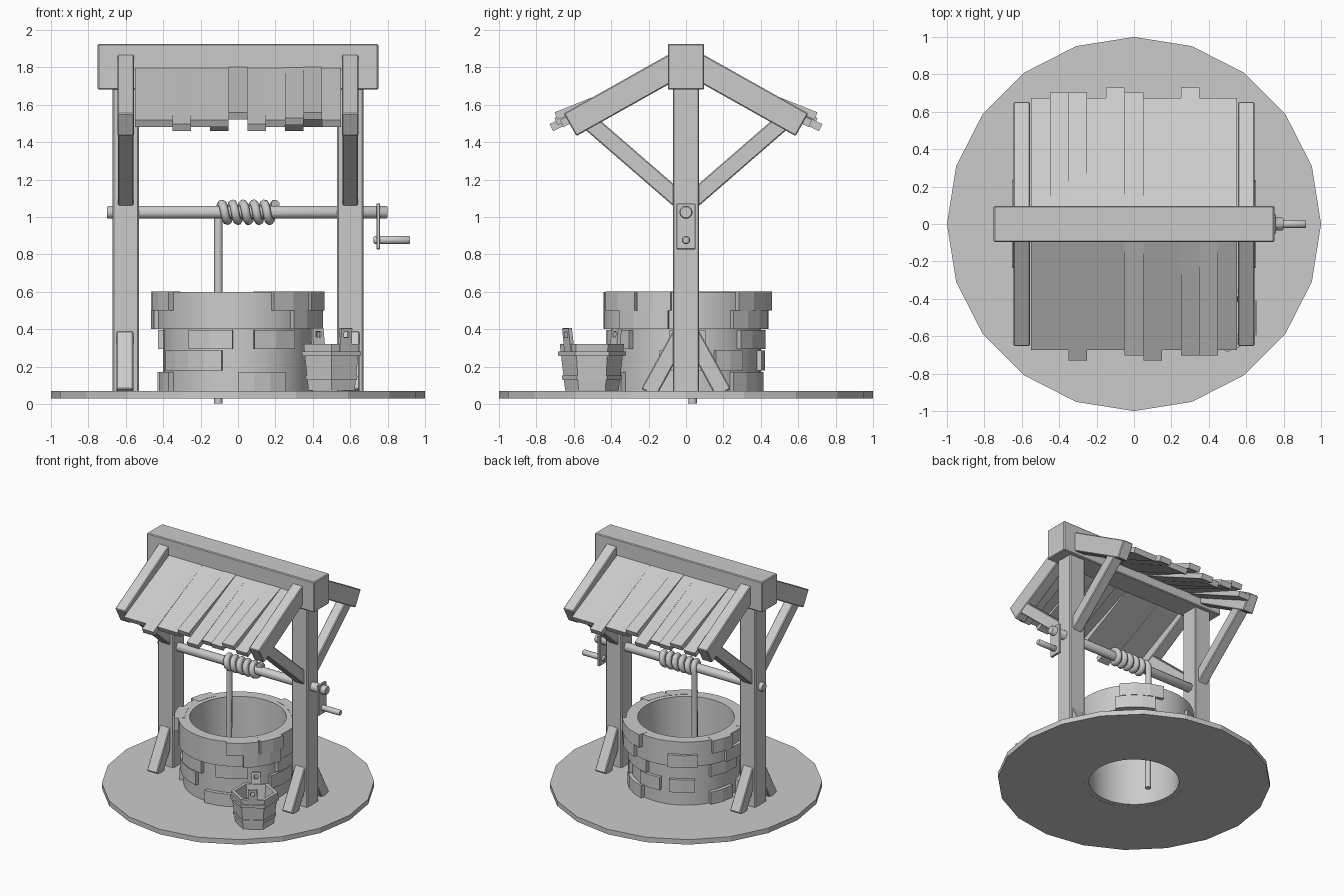
import bpy, bmesh
from math import sin, cos, pi, radians, atan2, hypot
from mathutils import Matrix

if "Cube" in bpy.data.objects:
    bpy.data.objects.remove(bpy.data.objects["Cube"])


def add_mesh(name, bm, bevel=0.0, smooth=None):
    bmesh.ops.recalc_face_normals(bm, faces=bm.faces)
    me = bpy.data.meshes.new(name)
    bm.to_mesh(me)
    bm.free()
    ob = bpy.data.objects.new(name, me)
    bpy.context.collection.objects.link(ob)
    if bevel:
        m = ob.modifiers.new("bevel", 'BEVEL')
        m.width = bevel
        m.segments = 1
    if smooth:
        bpy.ops.object.select_all(action='DESELECT')
        ob.select_set(True)
        bpy.context.view_layer.objects.active = ob
        bpy.ops.object.shade_smooth_by_angle(angle=radians(smooth))
    return ob


def box(name, loc, size, rot=None, bevel=0.006):
    bm = bmesh.new()
    bmesh.ops.create_cube(bm, size=1)
    bmesh.ops.scale(bm, vec=size, verts=bm.verts)
    m = Matrix.Translation(loc) @ (rot or Matrix())
    bmesh.ops.transform(bm, matrix=m, verts=bm.verts)
    return add_mesh(name, bm, bevel)


def timber(name, x, width, p, q, thick, bevel=0.006):
    """Box running from p to q, both (y, z), at a given x."""
    dy, dz = q[0] - p[0], q[1] - p[1]
    return box(name, (x, (p[0] + q[0]) / 2, (p[1] + q[1]) / 2),
               (width, hypot(dy, dz), thick),
               Matrix.Rotation(atan2(dz, dy), 4, 'X'), bevel)


def lathe(name, profile, n, a0=0, a1=360, centre=(0, 0), smooth=None, bevel=0):
    """Sweep a closed (r, z) profile round z; partial sweeps get end caps."""
    bm = bmesh.new()
    full = a1 - a0 >= 360
    rings = []
    for i in range(n if full else n + 1):
        a = radians(a0 + (a1 - a0) * i / n)
        rings.append([bm.verts.new((centre[0] + r * cos(a), centre[1] + r * sin(a), z))
                      for r, z in profile])
    k = len(profile)
    for i in range(n):
        u, v = rings[i], rings[(i + 1) % len(rings)]
        for j in range(k):
            bm.faces.new((u[j], v[j], v[(j + 1) % k], u[(j + 1) % k]))
    if not full:
        bm.faces.new(rings[0])
        bm.faces.new(rings[-1])
    bmesh.ops.remove_doubles(bm, verts=bm.verts, dist=1e-5)
    return add_mesh(name, bm, bevel, smooth)


def rod(name, x0, x1, z, r, n=8):
    bm = bmesh.new()
    bmesh.ops.create_cone(bm, cap_ends=True, segments=n, radius1=r, radius2=r, depth=x1 - x0)
    m = (Matrix.Translation(((x0 + x1) / 2, 0, z)) @ Matrix.Rotation(pi / 2, 4, 'Y')
         @ Matrix.Rotation(pi / n, 4, 'Z'))
    bmesh.ops.transform(bm, matrix=m, verts=bm.verts)
    return add_mesh(name, bm, 0.006, 50)


# Ground disc and well shaft
lathe("ground_disc", [(.37, .03), (1, .03), (1, .07), (.37, .07)], 20)
lathe("well_wall", [(.33, .031), (.40, .031), (.40, .4), (.44, .4), (.44, .6), (.355, .6)],
      40, smooth=30)

# Protruding stones: row -> angular spans in degrees
rows = [
    (.07, .17, .43, [(-90, -54), (36, 75), (150, 178), (-170, -150)]),
    (.18, .285, .425, [(-156, -102), (-20, 12), (22, 46), (72, 98), (108, 134)]),
    (.295, .395, .43, [(-128, -94), (-78, -45), (43, 82), (-12, 14), (150, 185)]),
    (.40, .50, .465, [(-50, -12), (33, 70), (108, 136), (165, 195)]),
    (.50, .602, .47, [(-66, -36), (-34, -10), (37, 78), (150, 172), (192, 218)]),
]
for ri, (z0, z1, r, spans) in enumerate(rows):
    for si, (a, b) in enumerate(spans):
        rin = .37 if ri < 3 else .39
        lathe(f"stone_{ri}_{si}", [(rin, z0), (r, z0), (r, z1), (rin, z1)],
              max(2, round((b - a) / 14)), a, b)

# Frame: posts, rafters and braces on both sides
for s, side in ((-1, "left"), (1, "right")):
    box(f"{side}_post", (s * .6, 0, .885), (.14, .14, 1.65))
    for f, end in ((-1, "front"), (1, "back")):
        tag = f"{side}_{end}"
        timber(f"{tag}_rafter", s * .6, .09, (f * .03, 1.824), (f * .62, 1.493), .139)
        timber(f"{tag}_roof_brace", s * .6, .082, (f * .03, 1.085), (f * .52, 1.51), .09)
        timber(f"{tag}_foot_brace", s * .605, .09, (f * .03, .37), (f * .20, .06), .09)
box("ridge_beam", (0, 0, 1.803), (1.5, .194, .245))

# Roof planks: r regular, l long, m slightly raised, h raised
ends = {'r': (.665, 1.50), 'l': (.72, 1.478), 'm': (.695, 1.51), 'h': (.695, 1.54)}
for f, side, kinds in ((-1, "front", "rrlrrhlrmhr"), (1, "back", "rhmrlhrrlrr")):
    for i, k in enumerate(kinds):
        y, z = ends[k]
        timber(f"{side}_plank_{i}", -.5 + .1 * i, .1, (f * .05, 1.797), (f * y, z), .042, 0)

# Windlass and crank
rod("axle", -.70, .80, 1.025, .037)
box("crank_arm", (.75, 0, .95), (.02, .10, .245), bevel=.003)
rod("crank_handle", .725, .92, .877, .024)

# Rope: hanging length leading into the coil
pts = [(-.105, .035, .002), (-.105, .037, .5), (-.105, .042, .98)]
turns, steps = 5.3, 75
for i in range(steps + 1):
    t = i / steps
    a = 2 * pi * turns * t
    pts.append((-.1 + .3 * t, .046 * cos(a), 1.025 + .046 * sin(a)))
cu = bpy.data.curves.new("rope", 'CURVE')
cu.dimensions = '3D'
cu.bevel_depth = .023
cu.bevel_resolution = 2
cu.use_fill_caps = True
sp = cu.splines.new('POLY')
sp.points.add(len(pts) - 1)
for p, co in zip(sp.points, pts):
    p.co = (*co, 1)
sp.use_smooth = True
bpy.context.collection.objects.link(bpy.data.objects.new("rope", cu))

# Six-sided bucket with hoops and pierced ears
C = (.5, -.503)
lathe("bucket", [(0, .071), (.143, .071), (.172, .32), (.145, .32), (.12, .1), (0, .1)],
      6, 30, 390, C)
for nm, z, r in (("upper", .258, .182), ("lower", .128, .160)):
    lathe(f"bucket_{nm}_hoop", [(r - .03, z), (r - .002, z), (r, z + .024), (r - .03, z + .024)],
          6, 30, 390, C)
for ang, nm in ((-60, "front"), (120, "back")):
    # Flat ear outline with a square hole, in local (across, up)
    bm = bmesh.new()
    outer = [(-.037, 0), (.037, 0), (.033, .15), (-.033, .15)]
    inner = [(-.015, .10), (.015, .10), (.015, .13), (-.015, .13)]
    loops = [[bm.verts.new((d, u, w)) for u, w in lp] for d in (-.011, .011)
             for lp in (outer, inner)]
    for j in range(4):
        k = (j + 1) % 4
        for a, b in ((0, 1), (2, 3), (0, 2), (1, 3)):
            bm.faces.new((loops[a][j], loops[a][k], loops[b][k], loops[b][j]))
    a = radians(ang)
    m = (Matrix.Translation((C[0] + .136 * cos(a), C[1] + .136 * sin(a), .257))
         @ Matrix.Rotation(a, 4, 'Z') @ Matrix.Rotation(radians(7), 4, 'Y'))
    bmesh.ops.transform(bm, matrix=m, verts=bm.verts)
    add_mesh(f"bucket_{nm}_ear", bm)
